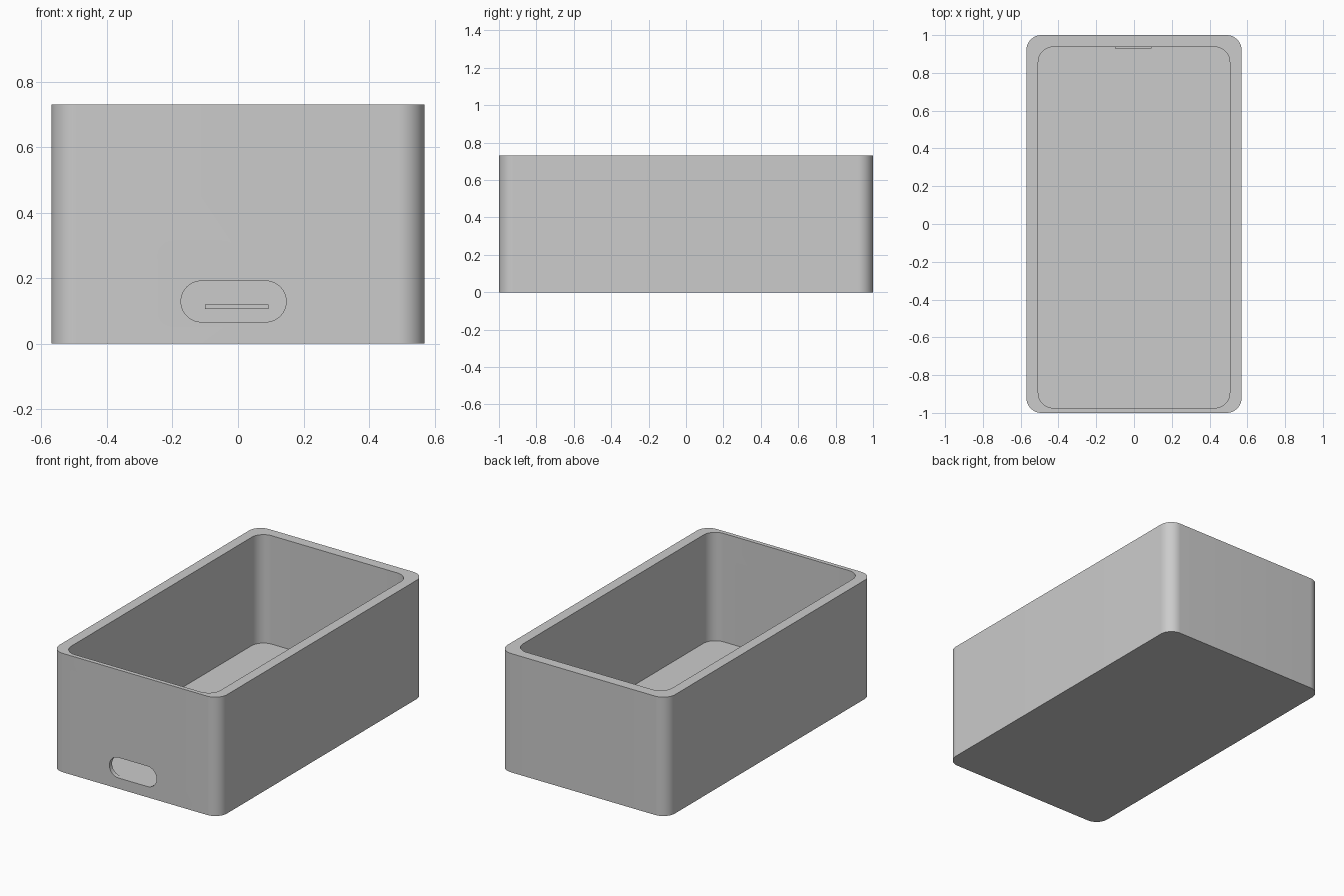
import bpy, bmesh, math
from mathutils import Matrix

cube = bpy.data.objects.get("Cube")
if cube:
    bpy.data.objects.remove(cube, do_unlink=True)

grey = bpy.data.materials.new("light_grey")
grey.use_nodes = True
COLOUR = (0.6, 0.6, 0.6, 1)
grey.diffuse_color = COLOUR
grey.node_tree.nodes["Principled BSDF"].inputs["Base Color"].default_value = COLOUR


def rounded_block(name, x, y, z, radius, segments=16, turn=None):
    """Extrude a rounded rectangle over z; turn optionally reorients it."""
    centres = [(x[1] - radius, y[1] - radius), (x[0] + radius, y[1] - radius),
               (x[0] + radius, y[0] + radius), (x[1] - radius, y[0] + radius)]
    bm = bmesh.new()
    ring = []
    for i, (cx, cy) in enumerate(centres):
        for s in range(segments + 1):
            a = math.pi / 2 * (i + s / segments)
            ring.append(bm.verts.new((cx + radius * math.cos(a),
                                      cy + radius * math.sin(a), z[0])))
    face = bm.faces.new(ring)
    top = bmesh.ops.extrude_face_region(bm, geom=[face])["geom"]
    bmesh.ops.translate(bm, vec=(0, 0, z[1] - z[0]),
                        verts=[v for v in top if isinstance(v, bmesh.types.BMVert)])
    bmesh.ops.remove_doubles(bm, verts=bm.verts, dist=1e-5)
    if turn:
        bmesh.ops.transform(bm, matrix=turn, verts=bm.verts)
    bmesh.ops.recalc_face_normals(bm, faces=bm.faces)
    mesh = bpy.data.meshes.new(name)
    bm.to_mesh(mesh)
    bm.free()
    mesh.materials.append(grey)
    obj = bpy.data.objects.new(name, mesh)
    bpy.context.collection.objects.link(obj)
    return obj


# Outer shell of the open box
box = rounded_block("open_box", (-0.57, 0.57), (-1, 1), (0, 0.73), 0.08)

# Cutters: the cavity, and the pill-shaped port through the front wall
cavity = rounded_block("cavity_cutter", (-0.507, 0.507), (-0.974, 0.937), (0.064, 0.9), 0.08)
port = rounded_block("port_cutter", (-0.174, 0.147), (0.066, 0.191), (0.9, 1.1), 0.0624,
                     turn=Matrix.Rotation(math.pi / 2, 4, "X"))
for cutter in (cavity, port):
    mod = box.modifiers.new(cutter.name, "BOOLEAN")
    mod.operation = "DIFFERENCE"
    mod.solver = "EXACT"
    mod.object = cutter

bpy.context.view_layer.objects.active = box
box.select_set(True)
for mod in list(box.modifiers):
    bpy.ops.object.modifier_apply(modifier=mod.name)
for cutter in (cavity, port):
    bpy.data.objects.remove(cutter, do_unlink=True)
bpy.ops.object.shade_smooth_by_angle(angle=math.radians(30))

# Small retaining lip on the inside of the back wall
bpy.ops.mesh.primitive_cube_add(size=1, location=(-0.004, 0.937, 0.112))
lip = bpy.context.object
lip.name = "back_lip"
lip.scale = (0.195, 0.016, 0.013)
lip.data.materials.append(grey)
